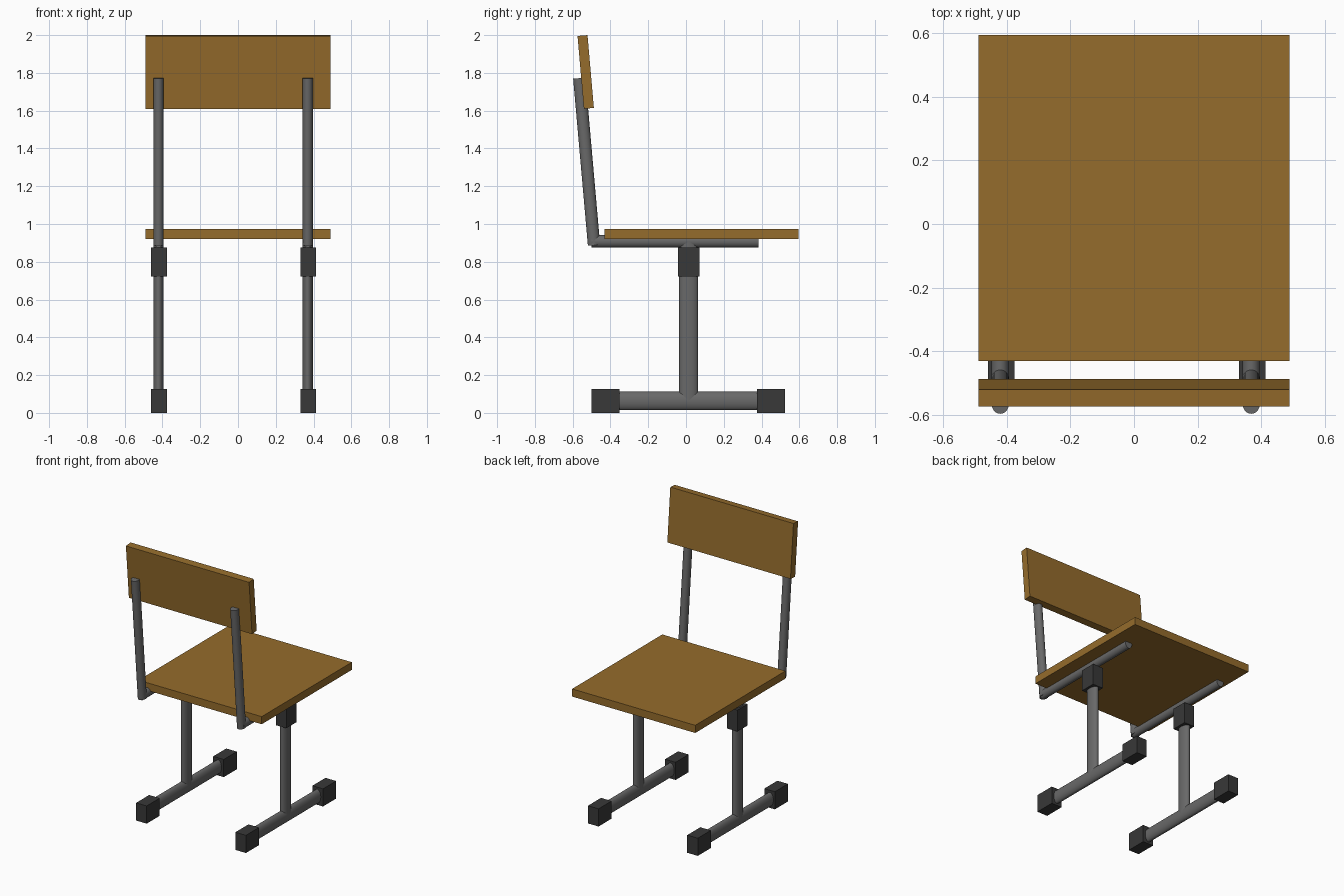
import bpy, math
from mathutils import Vector

if "Cube" in bpy.data.objects:
    bpy.data.objects.remove(bpy.data.objects["Cube"])


def material(name, rgb):
    m = bpy.data.materials.new(name)
    m.diffuse_color = (*rgb, 1)
    m.use_nodes = True
    m.node_tree.nodes["Principled BSDF"].inputs["Base Color"].default_value = m.diffuse_color
    return m


WOOD = material("wood", (0.30, 0.15, 0.025))
METAL = material("metal", (0.14, 0.14, 0.14))
PLASTIC = material("dark_plastic", (0.04, 0.04, 0.04))


def box(name, center, size, mat, tilt=0):
    bpy.ops.mesh.primitive_cube_add(size=1, location=center)
    ob = bpy.context.object
    ob.name = name
    ob.scale = size
    ob.rotation_euler.x = tilt
    bpy.ops.object.transform_apply(location=False, rotation=False, scale=True)
    ob.data.materials.append(mat)
    return ob


def tube(name, start, end, width, depth):
    """Oval bar in the y-z plane: width along x, depth across the bar."""
    a, b = Vector(start), Vector(end)
    d = b - a
    bpy.ops.mesh.primitive_cylinder_add(vertices=32, radius=0.5, depth=1,
                                        location=(a + b) / 2)
    ob = bpy.context.object
    ob.name = name
    ob.scale = (width, depth, d.length)
    ob.rotation_euler.x = math.atan2(-d.y, d.z)
    bpy.ops.object.transform_apply(location=False, rotation=False, scale=True)
    bpy.ops.object.shade_smooth_by_angle(angle=math.radians(40))
    ob.data.materials.append(METAL)
    return ob


# Seat board and reclined backrest board
box("seat", (0, 0.082, 0.947), (0.98, 1.025, 0.055), WOOD)
box("backrest", (0, -0.531, 1.805), (0.98, 0.053, 0.387), WOOD, math.radians(5))

# Two identical side frames
for side, x in (("left", -0.421), ("right", 0.369)):
    tube(side + "_foot_bar", (x, -0.45, 0.063), (x, 0.48, 0.063), 0.055, 0.098)
    tube(side + "_leg", (x, 0.014, 0.063), (x, 0.014, 0.91), 0.055, 0.1)
    tube(side + "_seat_rail", (x, -0.5, 0.908), (x, 0.385, 0.908), 0.055, 0.065)
    tube(side + "_back_post", (x, -0.487, 0.888), (x, -0.565, 1.772), 0.055, 0.065)

    # Height-adjustment sleeve and foot caps
    cx = x + 0.003
    box(side + "_sleeve", (cx, 0.015, 0.799), (0.084, 0.114, 0.154), PLASTIC)
    for end, y in (("front", -0.427), ("rear", 0.449)):
        box(f"{side}_{end}_foot_cap", (cx, y, 0.0635), (0.084, 0.148, 0.127), PLASTIC)
